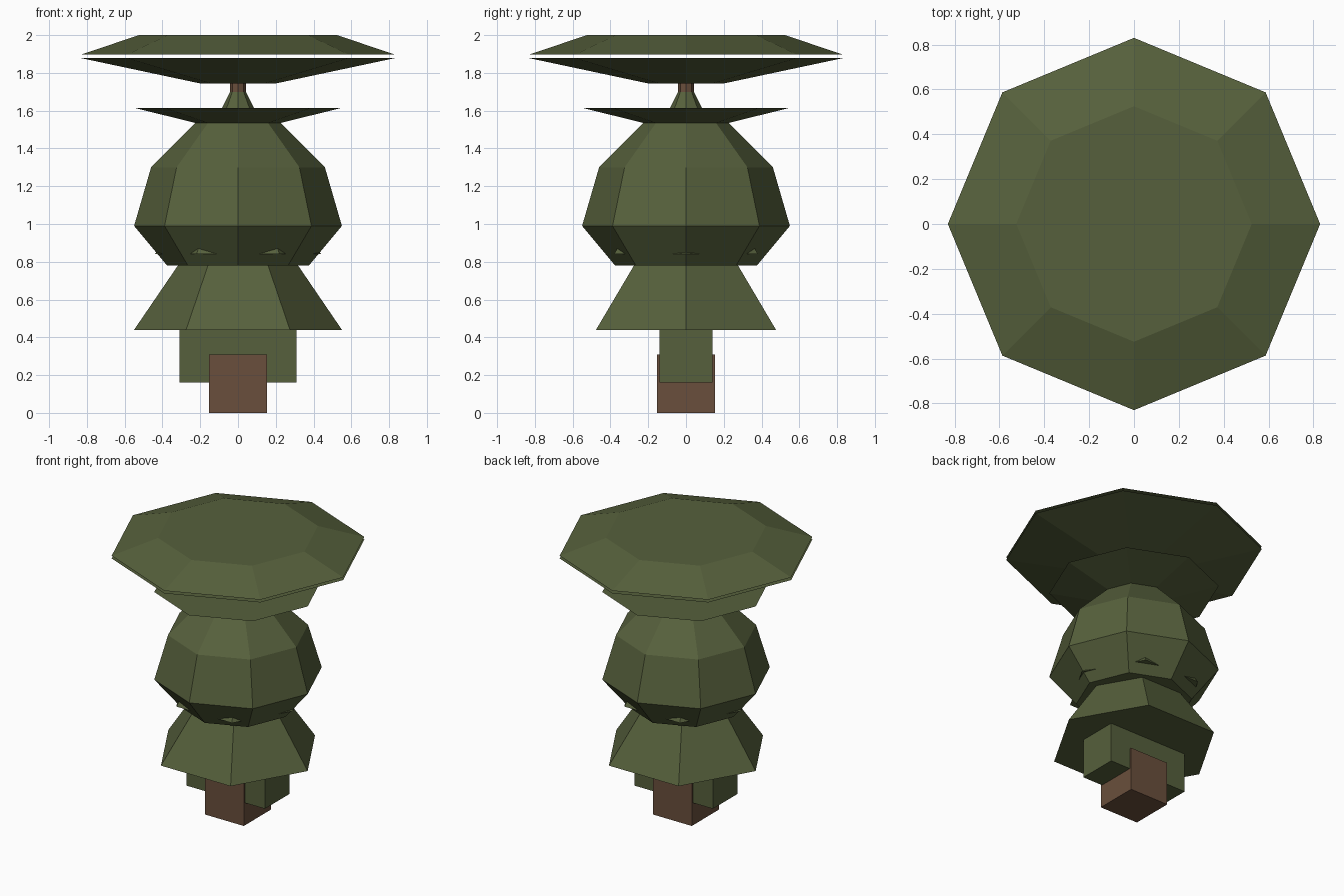
import bpy
import bmesh
from math import cos, sin, tau

cube = bpy.data.objects.get("Cube")
if cube:
    bpy.data.objects.remove(cube, do_unlink=True)


def make_material(name, rgb):
    mat = bpy.data.materials.new(name)
    mat.use_nodes = True
    mat.diffuse_color = (*rgb, 1)
    bsdf = next(n for n in mat.node_tree.nodes if n.type == 'BSDF_PRINCIPLED')
    bsdf.inputs["Base Color"].default_value = (*rgb, 1)
    return mat


green = make_material("olive green", (0.093, 0.117, 0.045))
brown = make_material("bark brown", (0.144, 0.078, 0.045))


def finish(name, bm, mat):
    bmesh.ops.recalc_face_normals(bm, faces=bm.faces)
    mesh = bpy.data.meshes.new(name)
    bm.to_mesh(mesh)
    bm.free()
    mesh.materials.append(mat)
    obj = bpy.data.objects.new(name, mesh)
    bpy.context.collection.objects.link(obj)
    return obj


def lathe(name, sides, profile, mat):
    """Closed faceted solid from (radius, height) pairs, one corner on +x."""
    bm = bmesh.new()
    rings = [[bm.verts.new((r * cos(tau * i / sides), r * sin(tau * i / sides), z))
              for i in range(sides)] for r, z in profile]
    for low, high in zip(rings, rings[1:]):
        for i in range(sides):
            j = (i + 1) % sides
            bm.faces.new((low[i], low[j], high[j], high[i]))
    bm.faces.new(rings[0])
    bm.faces.new(rings[-1])
    finish(name, bm, mat)


def box(name, size, bottom, mat):
    bm = bmesh.new()
    bmesh.ops.create_cube(bm, size=1)
    bmesh.ops.scale(bm, vec=size, verts=bm.verts)
    bmesh.ops.translate(bm, vec=(0, 0, bottom + size[2] / 2), verts=bm.verts)
    finish(name, bm, mat)


# Base: square trunk with a wide block across it
box("trunk", (0.305, 0.305, 0.31), 0, brown)
box("trunk_block", (0.62, 0.28, 0.29), 0.16, green)

# Six-sided skirt tiers; the upper one pokes its corners through the crown
lathe("lower_skirt", 6, [(0.55, 0.44), (0.25, 0.88)], green)
lathe("upper_skirt", 6, [(0.44, 0.84), (0.2, 1.2)], green)

# Eight-sided rounded crown
lathe("crown", 8, [(0.375, 0.78), (0.55, 0.99), (0.46, 1.3), (0.22, 1.54)], green)

# Saucer, neck cone and stem
lathe("saucer", 8, [(0.225, 1.535), (0.55, 1.615)], green)
lathe("neck_cone", 8, [(0.12, 1.545), (0.042, 1.7)], green)
lathe("stem", 8, [(0.042, 1.69), (0.042, 1.75)], brown)

# Split top canopy
lathe("canopy_bowl", 8, [(0.195, 1.743), (0.83, 1.878)], green)
lathe("canopy_lid", 8, [(0.83, 1.897), (0.525, 2.0)], green)
